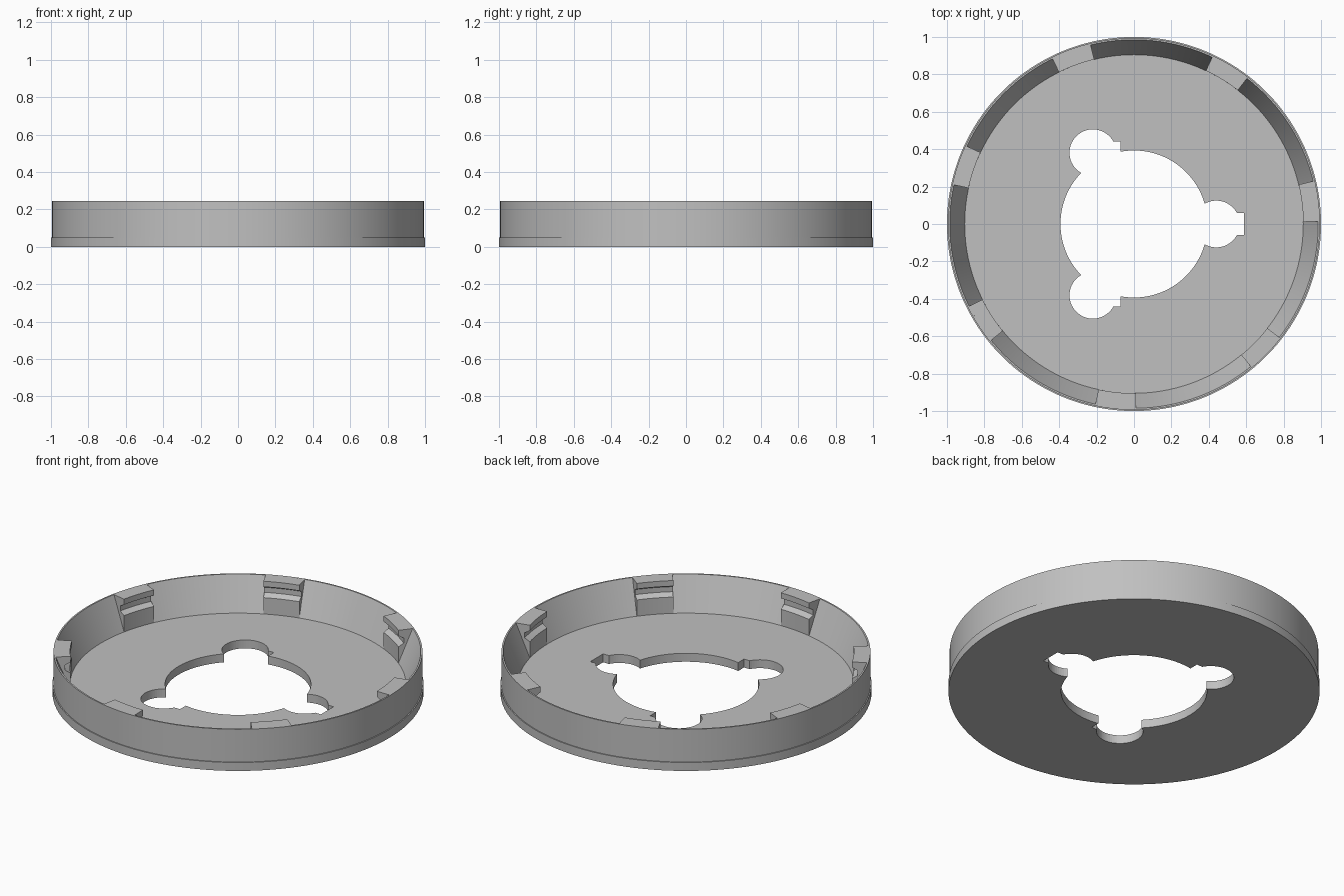
import bpy, bmesh
from math import radians, cos, sin, tau

cube = bpy.data.objects.get("Cube")
if cube:
    bpy.data.objects.remove(cube)

grey = bpy.data.materials.new("plain grey")
grey.use_nodes = True
grey.diffuse_color = (0.53, 0.53, 0.53, 1)
grey.node_tree.nodes["Principled BSDF"].inputs["Base Color"].default_value = (0.53, 0.53, 0.53, 1)

HEIGHT, FLOOR, BORE = 0.245, 0.05, 0.393


def finish(bm, name):
    bmesh.ops.recalc_face_normals(bm, faces=bm.faces)
    mesh = bpy.data.meshes.new(name)
    bm.to_mesh(mesh)
    bm.free()
    mesh.materials.append(grey)
    obj = bpy.data.objects.new(name, mesh)
    bpy.context.collection.objects.link(obj)
    return obj


def sweep(name, profile, start, end, steps):
    """Turn a closed (radius, height) profile about z, capping the ends of a partial turn."""
    bm = bmesh.new()
    full = end - start > tau - 0.001
    rings = []
    for i in range(steps if full else steps + 1):
        a = start + (end - start) * i / steps
        rings.append([bm.verts.new((r * cos(a), r * sin(a), z)) for r, z in profile])
    n = len(profile)
    for i in range(steps):
        p, q = rings[i], rings[(i + 1) % len(rings)]
        for j in range(n):
            k = (j + 1) % n
            bm.faces.new((p[j], q[j], q[k], p[k]))
    if not full:
        bm.faces.new(rings[0])
        bm.faces.new(rings[-1])
    return finish(bm, name)


def smooth(obj):
    bpy.ops.object.select_all(action="DESELECT")
    obj.select_set(True)
    bpy.context.view_layer.objects.active = obj
    bpy.ops.object.shade_smooth_by_angle(angle=radians(25))


def prism(name, outline):
    """Upright cutter through the floor."""
    bm = bmesh.new()
    face = bm.faces.new([bm.verts.new((x, y, -0.1)) for x, y in outline])
    top = bmesh.ops.extrude_face_region(bm, geom=[face])
    verts = [v for v in top["geom"] if isinstance(v, bmesh.types.BMVert)]
    bmesh.ops.translate(bm, verts=verts, vec=(0, 0, 0.25))
    obj = finish(bm, name)
    obj.hide_render = True
    obj.hide_set(True)
    return obj


# Dish: floor with bore, stepped outside and tapered inner wall
dish = sweep("dish", [(BORE, 0), (1, 0), (1, FLOOR), (0.994, FLOOR), (0.994, HEIGHT),
                      (0.985, HEIGHT), (0.905, FLOOR), (BORE, FLOOR)], 0, tau, 180)

# Three round pockets, each with a square notch towards +x
for i in range(3):
    a = i * tau / 3
    cx, cy = 0.44 * cos(a), 0.44 * sin(a)
    half = 0.5 / 1.0
    outline = [(cx + 0.147, cy - 0.06), (cx + 0.147, cy + 0.06)]
    outline += [(cx + 0.125 * cos(half + t * (tau - 2 * half) / 48),
                 cy + 0.125 * sin(half + t * (tau - 2 * half) / 48)) for t in range(49)]
    cutter = prism("pocket_cutter", outline)
    cut = dish.modifiers.new("pocket", "BOOLEAN")
    cut.operation = "DIFFERENCE"
    cut.solver = "EXACT"
    cut.object = cutter
smooth(dish)

# Seven grooved clips around the inside of the wall
clip_profile = [(0.985, 0.04), (0.985, HEIGHT), (0.905, HEIGHT), (0.905, 0.212),
                (0.935, 0.195), (0.935, 0.165), (0.905, 0.147), (0.905, 0.04)]
for i in range(7):
    mid = radians(7.1) + i * tau / 7
    clip = sweep("wall_clip", clip_profile, mid - radians(6.35), mid + radians(6.35), 8)
    smooth(clip)
